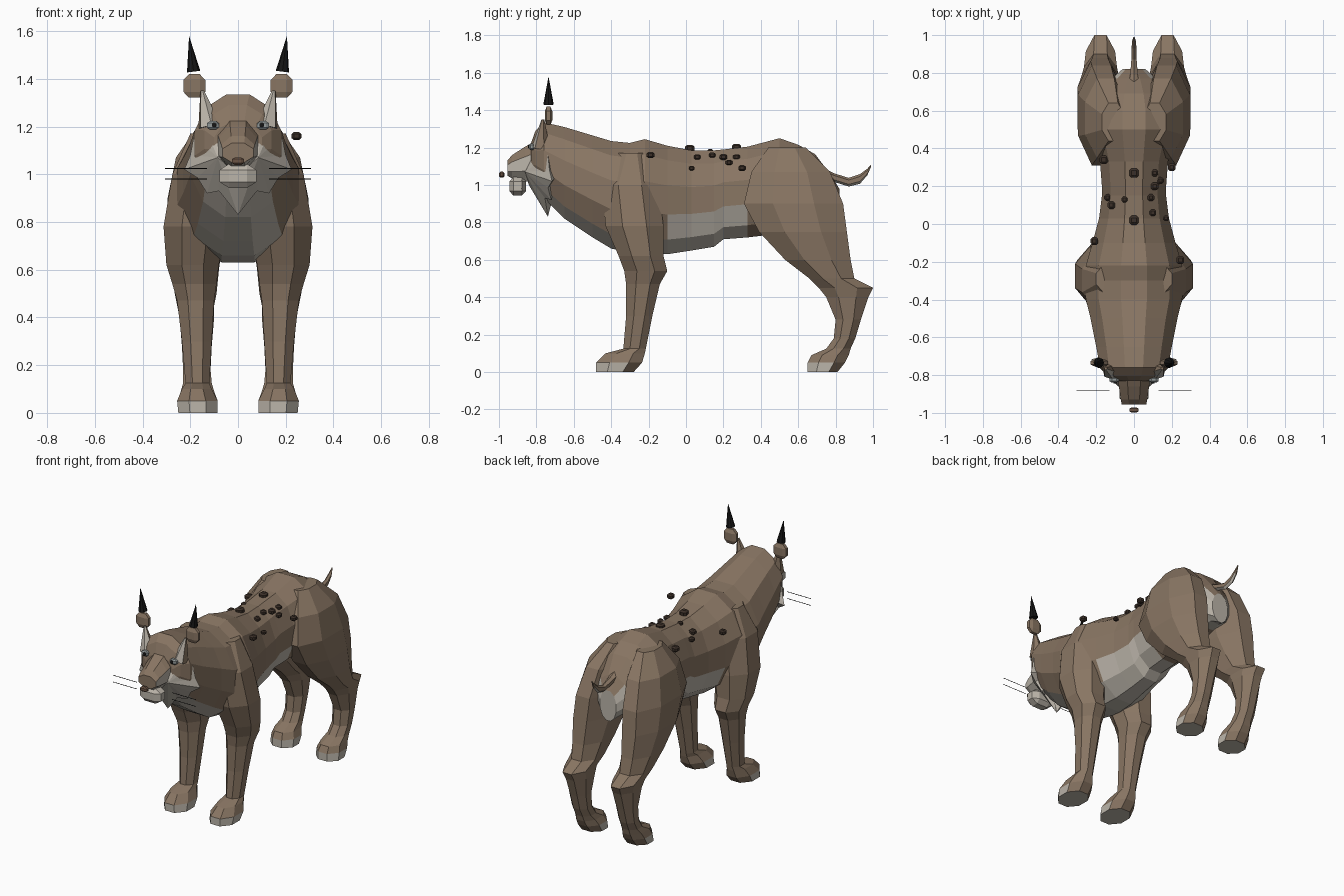
import bpy, bmesh, math
from mathutils import Vector, Matrix

cube = bpy.data.objects.get("Cube")
if cube:
    bpy.data.objects.remove(cube, do_unlink=True)


def material(name, r, g, b):
    mat = bpy.data.materials.new(name)
    mat.use_nodes = True
    mat.diffuse_color = (r, g, b, 1)
    bsdf = mat.node_tree.nodes["Principled BSDF"]
    bsdf.inputs["Base Color"].default_value = (r, g, b, 1)
    bsdf.inputs["Roughness"].default_value = 0.9
    return mat


FUR = material("brown fur", 0.25, 0.18, 0.125)
PALE = material("pale fur", 0.5, 0.46, 0.4)
SPOT = material("dark spots", 0.045, 0.03, 0.022)
BLACK = material("black tufts", 0.008, 0.008, 0.008)
NOSE = material("nose brown", 0.15, 0.09, 0.06)
EYE = material("eye grey", 0.3, 0.33, 0.33)


def finish(name, bm, mats, rule=None):
    """Turn a bmesh into a flat shaded object, painted by a face rule."""
    bmesh.ops.recalc_face_normals(bm, faces=bm.faces)
    bm.normal_update()
    if rule:
        for f in bm.faces:
            f.material_index = int(rule(f.calc_center_median(), f.normal))
    mesh = bpy.data.meshes.new(name)
    bm.to_mesh(mesh)
    bm.free()
    for m in mats:
        mesh.materials.append(m)
    obj = bpy.data.objects.new(name, mesh)
    bpy.context.collection.objects.link(obj)
    return obj


def mirror(obj):
    """Copy a left part to the right side."""
    mesh = obj.data.copy()
    mesh.transform(Matrix.Scale(-1, 4, (1, 0, 0)))
    mesh.flip_normals()
    copy = bpy.data.objects.new(obj.name.replace("left", "right"), mesh)
    bpy.context.collection.objects.link(copy)


def loft(name, rings, axis, sides, mats, rule=None):
    """Skin rings of (position, low, high, x low, x high) along y or z."""
    bm = bmesh.new()
    grow = 1 / math.cos(math.pi / sides)
    loops = []
    for t, u0, u1, x0, x1 in rings:
        loop = []
        for k in range(sides):
            a = math.tau * (k + 0.5) / sides
            x = (x0 + x1) / 2 + (x1 - x0) / 2 * grow * math.cos(a)
            u = (u0 + u1) / 2 + (u1 - u0) / 2 * grow * math.sin(a)
            loop.append(bm.verts.new((x, t, u) if axis == "Y" else (x, u, t)))
        loops.append(loop)
    for a, b in zip(loops, loops[1:]):
        for k in range(sides):
            n = (k + 1) % sides
            bm.faces.new((a[k], a[n], b[n], b[k]))
    bm.faces.new(loops[0])
    bm.faces.new(loops[-1])
    return finish(name, bm, mats, rule)


def along_y(rings):
    return [(y, low, top, -w, w) for y, low, top, w in rings]


def cone(name, start, end, r1, r2, sides, mats, rule=None):
    start, end = Vector(start), Vector(end)
    turn = (end - start).to_track_quat("Z", "Y").to_matrix().to_4x4()
    bm = bmesh.new()
    bmesh.ops.create_cone(bm, cap_ends=True, segments=sides, radius1=r1, radius2=r2,
                          depth=(end - start).length,
                          matrix=Matrix.Translation((start + end) / 2) @ turn)
    return finish(name, bm, mats, rule)


def block(name, centre, size, mat, bevel=0.25):
    """A box with cut corners."""
    bm = bmesh.new()
    bmesh.ops.create_cube(bm, size=1)
    bmesh.ops.bevel(bm, geom=bm.edges[:], offset=bevel, segments=1, affect="EDGES")
    bmesh.ops.transform(bm, matrix=Matrix.Translation(centre) @ Matrix.Diagonal((*size, 1)), verts=bm.verts)
    return finish(name, bm, [mat])


# Torso with neck and skull: y, bottom, top, half width
def torso_paint(c, n):
    if c.y < -0.1:
        return n.z < -0.55
    if c.y < 0.32:
        return c.z < 0.85
    return c.y > 0.72 and n.z < 0.3


loft("torso", along_y([
    (-0.83, 1.04, 1.22, 0.1), (-0.805, 1.0, 1.29, 0.14), (-0.76, 0.93, 1.335, 0.18),
    (-0.65, 0.82, 1.31, 0.2), (-0.5, 0.72, 1.265, 0.23), (-0.4, 0.66, 1.235, 0.255),
    (-0.3, 0.64, 1.225, 0.26), (-0.22, 0.63, 1.245, 0.255), (-0.1, 0.63, 1.21, 0.22),
    (0.03, 0.65, 1.185, 0.185), (0.15, 0.67, 1.185, 0.17), (0.2, 0.71, 1.19, 0.17),
    (0.33, 0.72, 1.205, 0.18), (0.5, 0.74, 1.25, 0.23), (0.6, 0.78, 1.215, 0.23),
    (0.69, 0.8, 1.165, 0.19), (0.77, 0.8, 1.06, 0.12), (0.82, 0.78, 0.98, 0.06),
]), "Y", 12, [FUR, PALE], torso_paint)

# Legs with shoulders, thighs and paws: z, front, back, inner, outer
fore = [
    (1.17, -0.36, -0.22, 0.08, 0.2), (1.0, -0.45, -0.15, 0.05, 0.275),
    (0.78, -0.43, -0.12, 0.05, 0.312), (0.62, -0.36, -0.12, 0.08, 0.3),
    (0.54, -0.33, -0.1, 0.09, 0.275), (0.47, -0.32, -0.14, 0.1, 0.255),
    (0.3, -0.32, -0.18, 0.11, 0.235), (0.125, -0.335, -0.215, 0.12, 0.22),
    (0.1, -0.43, -0.22, 0.11, 0.235), (0.05, -0.48, -0.235, 0.085, 0.255),
    (0, -0.48, -0.28, 0.085, 0.25),
]
hind = [
    (1.2, 0.44, 0.64, 0.05, 0.17), (1.07, 0.35, 0.77, 0.04, 0.26),
    (0.9, 0.31, 0.84, 0.05, 0.295), (0.75, 0.39, 0.86, 0.06, 0.3),
    (0.6, 0.53, 0.88, 0.08, 0.28), (0.5, 0.66, 0.9, 0.09, 0.265),
    (0.45, 0.71, 1.0, 0.1, 0.255), (0.4, 0.75, 0.975, 0.1, 0.245),
    (0.28, 0.8, 0.935, 0.11, 0.235), (0.18, 0.79, 0.905, 0.115, 0.23),
    (0.125, 0.75, 0.88, 0.11, 0.23), (0.09, 0.67, 0.87, 0.1, 0.24),
    (0.05, 0.65, 0.85, 0.085, 0.25), (0, 0.65, 0.81, 0.085, 0.25),
]
for name, rings, toe in (("left_front_leg", fore, -0.33), ("left_hind_leg", hind, 0.765)):
    mirror(loft(name, rings, "Z", 8, [FUR, PALE],
                lambda c, n, toe=toe: c.z < 0.06 and (c.y < toe or n.z < -0.9)))

# Short upturned tail, pale below
loft("tail", along_y([
    (0.71, 1.03, 1.1, 0.035), (0.79, 1.02, 1.06, 0.02), (0.87, 0.995, 1.035, 0.014),
    (0.93, 1.01, 1.055, 0.013), (0.97, 1.055, 1.085, 0.01), (0.99, 1.1, 1.11, 0.003),
]), "Y", 6, [FUR, PALE], lambda c, n: n.z < -0.4)

# Muzzle, chin and nose
loft("muzzle", along_y([
    (-0.955, 1.05, 1.13, 0.065), (-0.93, 1.035, 1.16, 0.07),
    (-0.86, 1.02, 1.205, 0.08), (-0.78, 1.02, 1.25, 0.09),
]), "Y", 8, [FUR, PALE], lambda c, n: n.z < 0.3 and n.y > -0.8)
block("chin", (0, -0.9, 0.993), (0.155, 0.09, 0.1), PALE)
block("nose", (0, -0.985, 1.055), (0.05, 0.028, 0.032), NOSE)

# Cheek ruff: a faceted fan with a jagged outline
outline = [(0.05, 1.18), (0.1, 1.215), (0.15, 1.225), (0.185, 1.16), (0.2, 1.08), (0.225, 1.02),
           (0.17, 0.985), (0.13, 0.92), (0.08, 0.93), (0, 0.83), (0, 1.0)]
bm = bmesh.new()
front = bm.verts.new((0.085, -0.86, 1.07))
back = bm.verts.new((0.1, -0.68, 1.06))
rim = [bm.verts.new((x, -0.84 + 0.55 * x + 0.6 * max(0, 1 - z), z)) for x, z in outline]
for a, b in zip(rim, rim[1:] + rim[:1]):
    bm.faces.new((front, a, b))
    bm.faces.new((back, b, a))
mirror(finish("left_cheek_ruff", bm, [PALE]))

# Eyes, ears, floating ear tips with tufts, and whiskers
mirror(block("left_eye", (0.105, -0.825, 1.205), (0.05, 0.03, 0.035), EYE))
mirror(block("left_pupil", (0.1, -0.84, 1.206), (0.018, 0.009, 0.02), BLACK))
mirror(cone("left_ear", (0.12, -0.775, 1.2), (0.15, -0.765, 1.35), 0.05, 0.008, 6,
            [FUR, PALE], lambda c, n: n.y < -0.6))
mirror(block("left_ear_tip", (0.183, -0.735, 1.37), (0.092, 0.04, 0.098), FUR))
mirror(cone("left_ear_tuft", (0.186, -0.735, 1.43), (0.205, -0.735, 1.58), 0.028, 0, 8, [BLACK]))
for label, z in (("upper", 1.025), ("lower", 0.98)):
    mirror(cone("left_whisker_" + label, (0.13, -0.88, z), (0.305, -0.88, z), 0.002, 0.002, 4, [BLACK]))

# Dark spots scattered over the back: x, y, z, size
spots = [
    (0, 0.27, 1.2, 0.05), (0, 0.02, 1.195, 0.05), (-0.16, 0.34, 1.12, 0.045), (0.2, 0.3, 1.09, 0.04),
    (0.11, 0.2, 1.15, 0.04), (0.14, 0.23, 1.12, 0.035), (0.11, 0.27, 1.15, 0.035), (-0.14, 0.14, 1.1, 0.035),
    (-0.12, 0.1, 1.13, 0.04), (-0.05, 0.13, 1.18, 0.03), (0.09, 0.14, 1.16, 0.035), (0.1, 0.06, 1.15, 0.035),
    (0.17, 0.03, 1.09, 0.03), (-0.21, -0.09, 1.08, 0.04), (0.245, -0.19, 1.16, 0.042),
]
for i, (x, y, z, size) in enumerate(spots):
    block(f"back_spot_{i + 1}", (x, y, z), (size, size, size * 0.8), SPOT)
